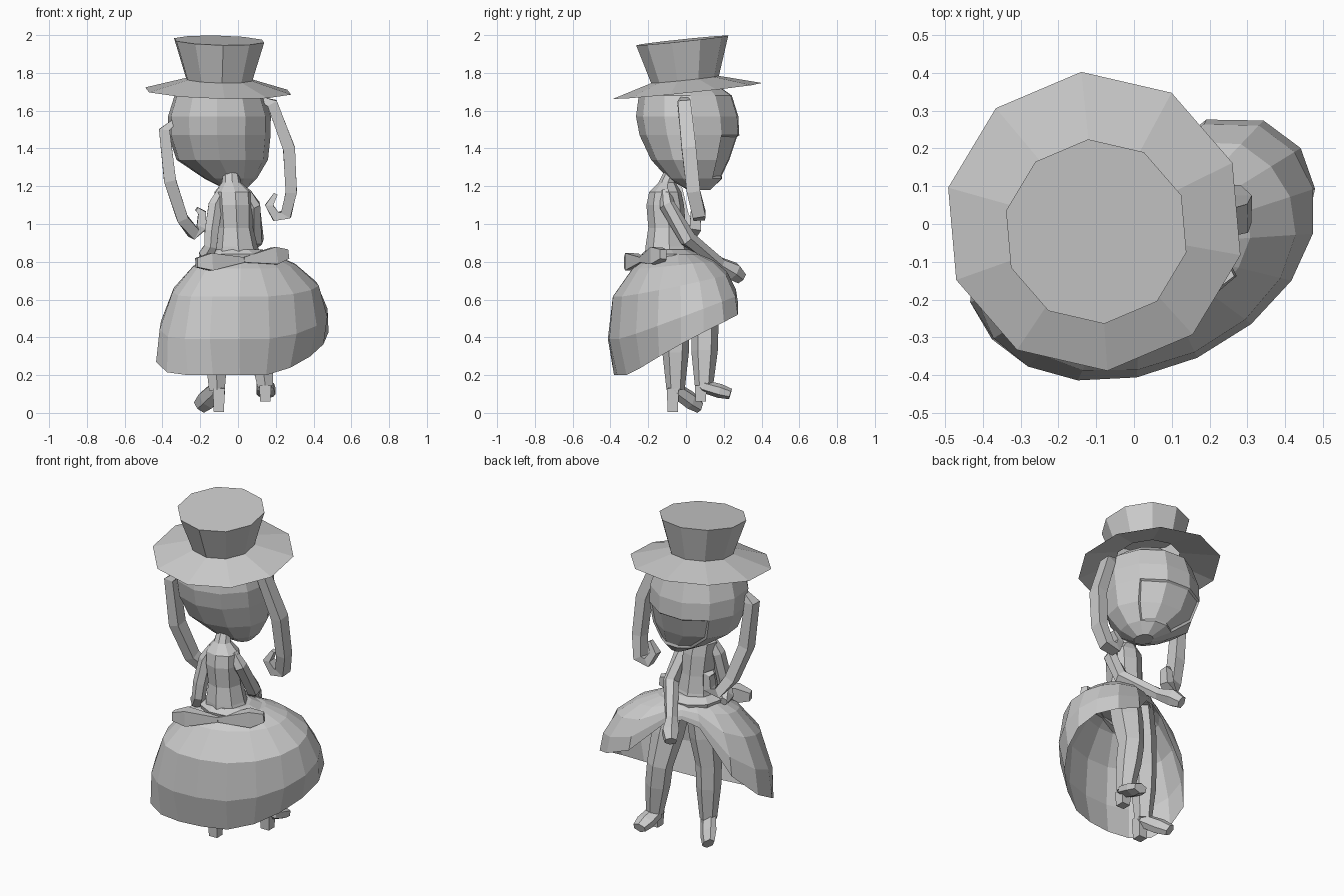
import bpy, bmesh, math
from mathutils import Vector

cube = bpy.data.objects.get("Cube")
if cube:
    bpy.data.objects.remove(cube, do_unlink=True)

grey = bpy.data.materials.new("light grey")
grey.use_nodes = True
grey.diffuse_color = (0.6, 0.6, 0.6, 1)
grey.node_tree.nodes["Principled BSDF"].inputs["Base Color"].default_value = (0.6, 0.6, 0.6, 1)


def finish(name, bm):
    bmesh.ops.recalc_face_normals(bm, faces=bm.faces)
    mesh = bpy.data.meshes.new(name)
    bm.to_mesh(mesh)
    bm.free()
    mesh.materials.append(grey)
    obj = bpy.data.objects.new(name, mesh)
    bpy.context.collection.objects.link(obj)
    return obj


def skin(bm, rings, caps=(True, True)):
    """Join loops of points with faces and close the chosen ends."""
    loops = [[bm.verts.new(p) for p in ring] for ring in rings]
    n = len(loops[0])
    for a, b in zip(loops, loops[1:]):
        for i in range(n):
            j = (i + 1) % n
            bm.faces.new((a[i], a[j], b[j], b[i]))
    for loop, cap in ((loops[0], caps[0]), (loops[-1], caps[1])):
        if cap:
            bm.faces.new(loop)


def ellipse(c, rx, ry, n, u=Vector((1, 0, 0)), v=Vector((0, 1, 0)), turn=0.0):
    c = Vector(c)
    return [c + u * rx * math.cos(turn + math.tau * i / n)
            + v * ry * math.sin(turn + math.tau * i / n) for i in range(n)]


def tube(name, path, radii, n=6, flat=1.0):
    """Tube through points, one radius for each; flat scales its depth."""
    pts = [Vector(p) for p in path]
    rings = []
    for i, p in enumerate(pts):
        t = (pts[min(i + 1, len(pts) - 1)] - pts[max(i - 1, 0)]).normalized()
        ref = Vector((0, 1, 0)) if abs(t.y) < 0.8 else Vector((0, 0, 1))
        u = t.cross(ref).normalized()
        rings.append(ellipse(p, radii[i], radii[i] * flat, n, u, t.cross(u), math.pi / n))
    bm = bmesh.new()
    skin(bm, rings)
    return finish(name, bm)


def stack(name, rows, n, caps=(True, True)):
    """Horizontal rings given as z, x, y, rx, ry."""
    bm = bmesh.new()
    skin(bm, [ellipse((x, y, z), rx, ry, n, turn=0.1) for z, x, y, rx, ry in rows], caps)
    return finish(name, bm)


# Hat: tilted ten-sided brim and flared crown
hat_u = Vector((1, 0, -0.025))
hat_v = Vector((0, 1, 0.105))
turn = math.radians(95)
bm = bmesh.new()
skin(bm, [ellipse(c, r, r, 10, hat_u, hat_v, turn) for c, r in (
    ((-0.105, 0.007, 1.704), 0.397),
    ((-0.1, -0.005, 1.765), 0.18),
    ((-0.1, -0.02, 1.972), 0.245))], (False, True))
finish("top_hat", bm)

# Head with hair, the face slightly sunk in at the front
head = stack("head", [
    (1.18, -0.01, 0.07, 0.05, 0.06), (1.24, -0.04, 0.05, 0.14, 0.145),
    (1.34, -0.085, 0.03, 0.245, 0.215), (1.47, -0.1, 0.022, 0.274, 0.268),
    (1.57, -0.1, 0.01, 0.275, 0.275), (1.68, -0.1, 0, 0.24, 0.25),
    (1.75, -0.1, 0, 0.15, 0.15)], 11)
bm = bmesh.new()
bm.from_mesh(head.data)
face = [f for f in bm.faces if f.normal.y > 0.5 and 1.26 < f.calc_center_median().z < 1.5]
bmesh.ops.inset_region(bm, faces=face, thickness=0.012, depth=-0.009)
bm.to_mesh(head.data)
bm.free()

# Long curled locks of hair on either side
lock_radii = [0.02, 0.04, 0.045, 0.042, 0.04, 0.036, 0.03, 0.015]
tube("left_lock", [(0.12, -0.01, 1.66), (0.18, -0.01, 1.64), (0.27, 0.015, 1.4), (0.282, 0.04, 1.17),
                   (0.255, 0.07, 1.05), (0.2, 0.07, 1.04), (0.165, 0.06, 1.1), (0.2, 0.06, 1.16)],
     lock_radii, 4, 1.2)
tube("right_lock", [(-0.34, -0.08, 1.54), (-0.39, -0.08, 1.5), (-0.36, -0.07, 1.23),
                    (-0.295, -0.02, 1.03), (-0.235, 0.03, 0.95), (-0.195, 0.05, 0.98),
                    (-0.19, 0.05, 1.06), (-0.22, 0.04, 1.08)],
     lock_radii, 4, 1.2)

# Torso and neck
stack("torso", [
    (0.8, 0, -0.09, 0.14, 0.13), (0.88, -0.01, -0.1, 0.115, 0.115),
    (0.98, -0.015, -0.1, 0.095, 0.1), (1.1, -0.02, -0.11, 0.1, 0.1),
    (1.17, -0.025, -0.11, 0.1, 0.085), (1.22, -0.035, -0.1, 0.05, 0.045),
    (1.32, -0.04, -0.06, 0.036, 0.036)], 8)

# Arms: one reaching forward, one hanging with the hand at the waist
tube("left_arm", [(0.04, -0.11, 1.17), (0.08, -0.1, 1.1), (0.095, 0.01, 0.92),
                  (-0.03, 0.18, 0.79), (-0.07, 0.25, 0.75), (-0.1, 0.29, 0.715)],
     [0.03, 0.042, 0.045, 0.036, 0.052, 0.036])
tube("right_arm", [(-0.08, -0.12, 1.18), (-0.12, -0.135, 1.1), (-0.14, -0.16, 0.96),
                   (-0.145, -0.17, 0.88), (-0.165, -0.15, 0.84), (-0.18, -0.1, 0.83)],
     [0.03, 0.042, 0.042, 0.038, 0.045, 0.025])

# Skirt: long at the back, open above the legs at the front
SIDES = 18
centre = Vector((0.028, -0.055, 0))
front = math.radians(115)
across = Vector((math.sin(front), -math.cos(front), 0))
ahead = Vector((math.cos(front), math.sin(front), 0))
rows = []
for t, side_spread, back_spread in ((0, 0.34, 0.34), (0.12, 0.58, 0.65), (0.35, 0.81, 0.95),
                                    (0.7, 0.96, 1), (1, 1, 0.87)):
    ring = []
    for i in range(SIDES):
        a = math.tau * i / SIDES
        shape = across * 0.49 * math.sin(a) + ahead * 0.33 * math.cos(a)
        rim = centre + shape
        spread = side_spread + (back_spread - side_spread) * max(0, -math.cos(a))
        hem = min(0.2 + 0.52 * max(rim.y + 0.34, 0), 0.57)
        # the front panel shrinks to a short frill
        drop = min(1, max(0, (0.97 - math.cos(a)) / 0.25))
        hem = 0.76 + (hem - 0.76) * drop
        wide = 0.34 + (spread - 0.34) * (0.3 + 0.7 * drop)
        p = centre + shape * wide
        p.z = 0.84 + (hem - 0.84) * t
        ring.append(p)
    rows.append(ring)
bm = bmesh.new()
skin(bm, rows, (True, False))
finish("skirt", bm)

# Sash around the waist and bow at the back
stack("sash", [(0.8, 0.01, -0.08, 0.17, 0.15), (0.84, 0.01, -0.08, 0.18, 0.16),
               (0.865, 0, -0.09, 0.13, 0.12)], 10)
knot = Vector((0.03, -0.235, 0.81))
for side, tip in (("right", (-0.22, -0.31, 0.795)), ("left", (0.26, -0.12, 0.84))):
    tip = Vector(tip)
    tube(side + "_bow_loop", [knot, knot.lerp(tip, 0.7), tip], [0.02, 0.065, 0.035], 4, 0.8)

# Legs and heeled shoes
for side, hip, knee, ankle, toe, drop in (
        ("left", (0.07, 0, 0.8), (0.105, 0.1, 0.45), (0.145, 0.095, 0.14), (0.15, 0.235, 0.1), 0.085),
        ("right", (-0.07, -0.05, 0.8), (-0.115, -0.055, 0.45), (-0.112, -0.055, 0.12), (-0.2, 0.07, 0.035), 0.125)):
    hip, knee, ankle, toe = map(Vector, (hip, knee, ankle, toe))
    calf = knee.lerp(ankle, 0.4)
    tube(side + "_leg", [hip, hip.lerp(knee, 0.5), knee, calf, ankle],
         [0.09, 0.09, 0.073, 0.07, 0.048])
    step = toe - ankle
    tube(side + "_shoe", [ankle - step * 0.2 + Vector((0, 0, 0.01)), ankle, ankle + step * 0.6, toe],
         [0.03, 0.053, 0.058, 0.044], 6, 0.65)
    heel = ankle - step * 0.12
    tube(side + "_heel", [heel, heel - Vector((0, 0, drop))], [0.045, 0.038], 4)
